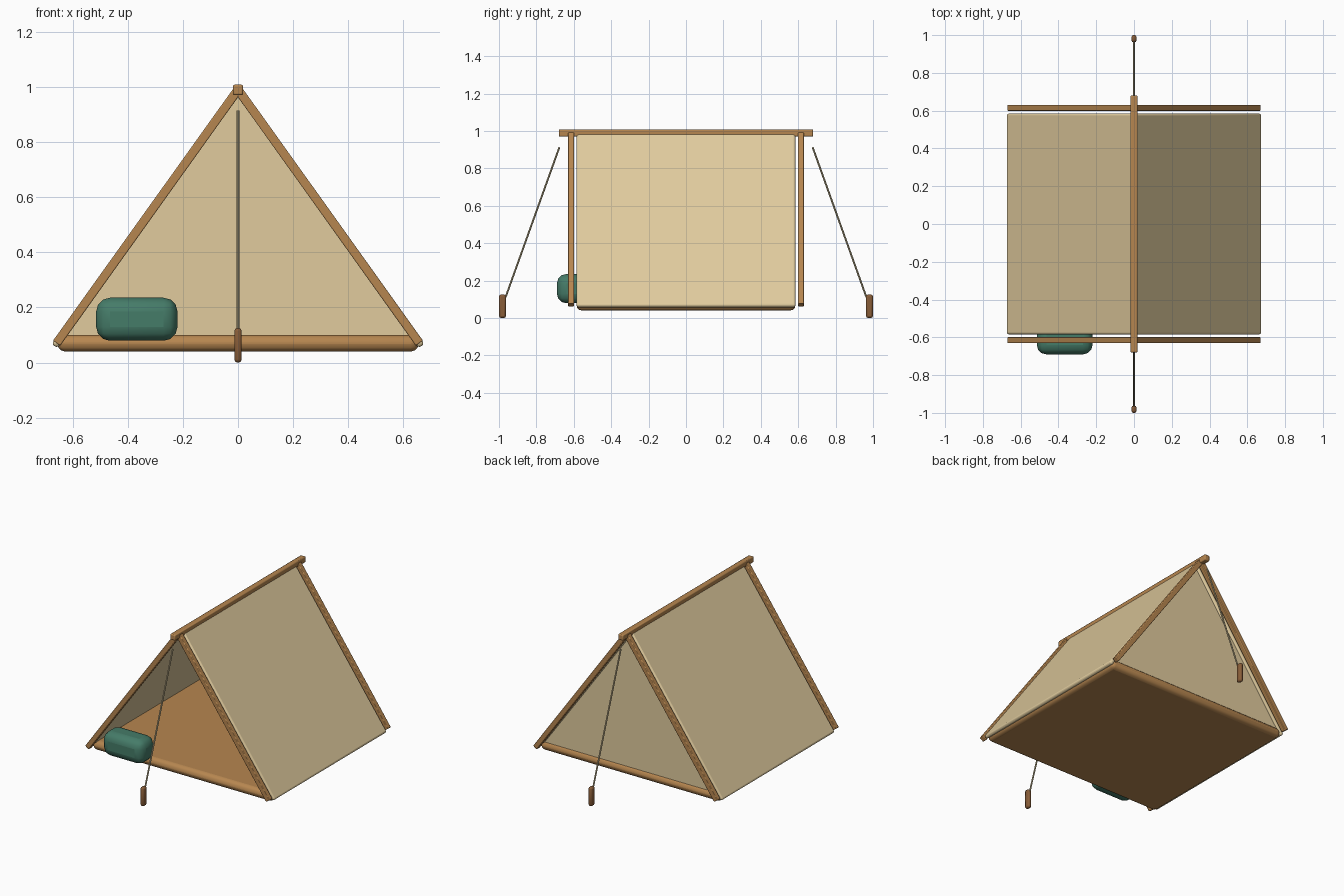
import bpy, bmesh, math
from mathutils import Vector, Matrix

if "Cube" in bpy.data.objects:
    bpy.data.objects.remove(bpy.data.objects["Cube"])


def material(name, rgb):
    m = bpy.data.materials.new(name)
    m.diffuse_color = (*rgb, 1)
    m.use_nodes = True
    m.node_tree.nodes["Principled BSDF"].inputs["Base Color"].default_value = m.diffuse_color
    return m


WOOD = material("wood", (0.47, 0.24, 0.08))
CANVAS = material("canvas", (0.75, 0.60, 0.34))
STAKE = material("dark_wood", (0.25, 0.11, 0.04))
ROPE = material("rope", (0.50, 0.42, 0.25))
GREEN = material("green_cloth", (0.06, 0.20, 0.14))


def finish(obj, mat, bevel=0, segments=2):
    obj.data.materials.append(mat)
    if bevel:
        mod = obj.modifiers.new("bevel", "BEVEL")
        mod.width, mod.segments = bevel, segments
    bpy.ops.object.select_all(action='DESELECT')
    bpy.context.view_layer.objects.active = obj
    obj.select_set(True)
    bpy.ops.object.shade_smooth_by_angle(angle=math.radians(35))
    return obj


def new_object(name, bm):
    mesh = bpy.data.meshes.new(name)
    bm.to_mesh(mesh)
    bm.free()
    obj = bpy.data.objects.new(name, mesh)
    bpy.context.collection.objects.link(obj)
    return obj


def box(name, centre, size, mat, bevel, segments=2, tilt=0):
    bm = bmesh.new()
    bmesh.ops.create_cube(bm, size=1, matrix=Matrix.Diagonal((*size, 1)))
    obj = new_object(name, bm)
    obj.location = centre
    obj.rotation_euler.y = tilt
    return finish(obj, mat, bevel, segments)


def slanted(name, side, y, foot, top, thick, depth, mat, bevel, segments=2):
    # box running in the xz plane from the foot up to the ridge
    a = Vector((side * foot[0], y, foot[1]))
    b = Vector((side * top[0], y, top[1]))
    d = b - a
    return box(name, (a + b) / 2, (thick, depth, d.length), mat, bevel,
               segments, math.atan2(d.x, d.z))


# floor and ridge
box("floor", (0, 0, 0.07), (1.31, 1.17, 0.06), WOOD, 0.028, 3)
box("ridge_pole", (0, 0, 0.989), (0.037, 1.36, 0.038), WOOD, 0.006)

# sloping canvas sides and the poles of both end frames
for side, s in (("left", -1), ("right", 1)):
    slanted(f"canvas_{side}", s, 0, (0.666, 0.06), (0.003, 0.98),
            0.026, 1.17, CANVAS, 0.011, 3)
    for end, y in (("front", -0.615), ("back", 0.615)):
        slanted(f"{end}_{side}_pole", s, y, (0.658, 0.07), (0, 0.99),
                0.032, 0.032, WOOD, 0.004)

# triangular back panel
bm = bmesh.new()
face = bm.faces.new([bm.verts.new((x, 0.557, z))
                     for x, z in ((-0.645, 0.08), (0.645, 0.08), (0, 0.975))])
ext = bmesh.ops.extrude_face_region(bm, geom=[face])
verts = [v for v in ext["geom"] if isinstance(v, bmesh.types.BMVert)]
bmesh.ops.translate(bm, vec=(0, 0.016, 0), verts=verts)
bmesh.ops.recalc_face_normals(bm, faces=bm.faces)
finish(new_object("back_panel", bm), CANVAS)

# guy ropes and stakes
for end, s in (("front", -1), ("back", 1)):
    a, b = Vector((0, s * 0.677, 0.913)), Vector((0, s * 0.965, 0.11))
    d = b - a
    bpy.ops.mesh.primitive_cylinder_add(vertices=8, radius=0.005,
                                        depth=d.length, location=(a + b) / 2)
    rope = bpy.context.object
    rope.name = f"{end}_guy_rope"
    rope.rotation_euler = d.to_track_quat('Z', 'Y').to_euler()
    finish(rope, ROPE)
    box(f"{end}_stake", (0, s * 0.981, 0.0625), (0.027, 0.038, 0.125),
        STAKE, 0.011)

# bedroll at the entrance
box("bedroll", (-0.367, -0.612, 0.157), (0.295, 0.156, 0.156), GREEN, 0.05, 3)
